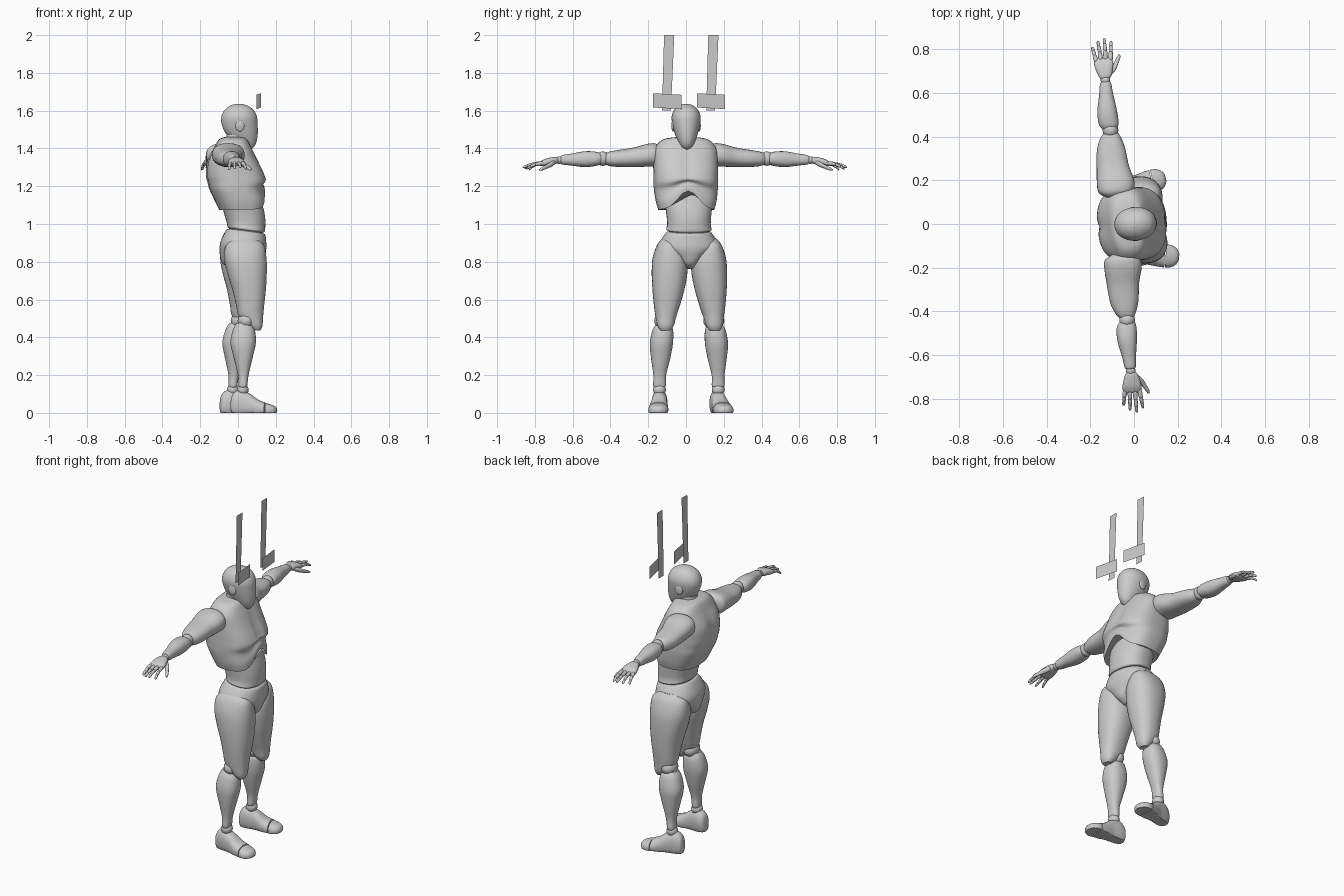
import bpy, bmesh
from math import sin, cos, pi, exp, radians
from mathutils import Matrix, Vector

TURN = Matrix.Rotation(radians(5), 4, 'Z')   # whole figure is turned slightly


def spow(a, e):
    return (abs(a) ** e) * (1 if a >= 0 else -1)


def finish(name, bm):
    bmesh.ops.recalc_face_normals(bm, faces=bm.faces)
    me = bpy.data.meshes.new(name)
    bm.to_mesh(me)
    bm.free()
    ob = bpy.data.objects.new(name, me)
    bpy.context.collection.objects.link(ob)
    return ob


def loft(name, rings, place, n=32, p=2.3, steps=5):
    """Smooth skin through rings (t, lo, hi, centre, radius); place maps t,u,v to x,y,z."""
    def at(i, f):
        k = [Vector(rings[min(max(i + j, 0), len(rings) - 1)]) for j in (-1, 0, 1, 2)]
        return 0.5 * (2 * k[1] + (k[2] - k[0]) * f + (2 * k[0] - 5 * k[1] + 4 * k[2] - k[3]) * f * f
                      + (3 * k[1] - k[0] - 3 * k[2] + k[3]) * f ** 3)
    # Vector holds any length here, so each ring blends as one value
    secs = [at(i, j / steps) for i in range(len(rings) - 1) for j in range(steps)]
    secs.append(Vector(rings[-1]))
    bm = bmesh.new()
    loops = []
    for t, lo, hi, c, r in secs:
        loop = []
        for i in range(n):
            a = 2 * pi * i / n
            u = (lo + hi) / 2 + (hi - lo) / 2 * spow(cos(a), 2 / p)
            v = c + r * spow(sin(a), 2 / p)
            loop.append(bm.verts.new(TURN @ Vector(place(t, u, v))))
        loops.append(loop)
    for a, b in zip(loops, loops[1:]):
        for i in range(n):
            j = (i + 1) % n
            bm.faces.new((a[i], a[j], b[j], b[i]))
    bm.faces.new(loops[0])
    bm.faces.new(loops[-1])
    return finish(name, bm)


def ball(name, loc, size):
    bm = bmesh.new()
    bmesh.ops.create_uvsphere(bm, u_segments=24, v_segments=14, radius=1)
    bmesh.ops.transform(bm, verts=bm.verts,
                        matrix=TURN @ Matrix.Translation(loc) @ Matrix.Diagonal((*size, 1)))
    return finish(name, bm)


def up(t, u, v):
    return (u, v, t)


# head, ears and neck
loft("head", [(1.395, .045, .07, 0, .012), (1.412, .02, .088, 0, .03), (1.44, -.025, .1, 0, .046),
              (1.48, -.066, .105, 0, .061), (1.53, -.087, .104, 0, .073), (1.57, -.088, .1, 0, .076),
              (1.605, -.07, .082, 0, .062), (1.627, -.04, .05, 0, .037), (1.636, -.01, .02, 0, .012)],
     up, n=40, p=2.1)
for s in (-1, 1):
    ball("ear", (.004, s * .069, 1.52), (.024, .009, .03))


def neck_tilt(t, u, v):
    return (u, v, t - .35 * (u + .01))


loft("neck", [(1.36, -.085, .035, 0, .062), (1.41, -.07, .04, 0, .052), (1.48, -.055, .04, 0, .05)], neck_tilt)
loft("collar", [(1.417, -.072, .045, 0, .054), (1.421, -.077, .05, 0, .06), (1.432, -.075, .05, 0, .058),
                (1.436, -.07, .045, 0, .053)], neck_tilt)


# chest shell with arched rib edge, breast groove and spine groove
def ribs(t, u, v):
    front = min(max((u + .02) / .1, 0), 1)
    low = min(max((1.25 - t) / .17, 0), 1)
    mid = exp(-(abs(v) / .022) ** 2) * exp(-((t - 1.3) / .08) ** 2)
    groove = .012 * mid * (1 if u > .02 else -1 if u < -.08 else 0)
    return (u - groove, v, t + .1 * low * front * exp(-(v / .075) ** 2))


loft("chest", [(1.46, -.07, .025, 0, .05), (1.447, -.1, .045, 0, .12), (1.40, -.127, .07, 0, .163),
               (1.33, -.162, .105, 0, .17), (1.26, -.168, .138, 0, .17), (1.22, -.16, .145, 0, .17),
               (1.18, -.148, .128, 0, .168), (1.12, -.12, .14, 0, .16), (1.075, -.098, .14, 0, .148)],
     ribs, n=64, p=2.7)


# waist, belt and pelvis share a forward tilt
def hip_tilt(t, u, v):
    return (u, v + .012, t - .13 * (u - .045) * min(max((t - .8) / .15, 0), 1))


loft("waist", [(1.22, -.11, .1, 0, .125), (1.13, -.1, .125, 0, .13), (1.06, -.078, .143, 0, .12),
               (1.0, -.06, .145, 0, .115), (.972, -.053, .142, 0, .12), (.965, -.045, .13, 0, .11)], hip_tilt, n=48)
loft("belt_joint", [(.99, -.045, .13, 0, .106), (.94, -.045, .13, 0, .106)], hip_tilt)
loft("pelvis", [(.962, -.045, .13, 0, .1), (.955, -.06, .145, 0, .118), (.91, -.085, .15, 0, .147),
                (.875, -.095, .15, 0, .15), (.835, -.095, .142, 0, .098), (.79, -.08, .125, 0, .05),
                (.762, -.03, .085, 0, .022)], hip_tilt, n=48)

for s in (-1, 1):
    # legs
    def leg(t, u, v, s=s):
        return (u - s * .015 * (1 - t / .9), .015 + s * v, t)

    loft("thigh", [(.925, -.02, .08, .11, .03), (.89, -.07, .128, .112, .058), (.82, -.083, .142, .104, .09),
                   (.74, -.068, .142, .106, .094), (.65, -.042, .135, .113, .084), (.57, -.025, .124, .121, .069),
                   (.51, -.012, .117, .127, .055), (.46, .035, .112, .13, .042), (.435, .065, .1, .132, .026)], leg)
    ball("knee", leg(.487, .025, .131), (.044, .056, .044))
    loft("shin", [(.475, -.025, .045, .137, .035), (.44, -.045, .07, .14, .054), (.37, -.06, .074, .147, .061),
                  (.29, -.044, .055, .151, .051), (.2, -.024, .032, .156, .034), (.145, -.023, .024, .157, .034),
                  (.132, -.018, .018, .157, .026)], leg)
    ball("ankle", leg(.122, 0, .157), (.031, .034, .031))

    # feet: heel-and-instep piece and separate toe piece, flat underneath
    def foot(t, u, v, s=s):
        a = s * radians(8)
        base = leg(0, 0, .157)
        return (base[0] + t * cos(a) - v * sin(a), base[1] + t * sin(a) + v * cos(a), max(u, 0))

    loft("foot", [(-.066, .015, .06, 0, .018), (-.055, -.01, .1, 0, .034), (-.02, -.02, .122, 0, .041),
                  (.03, -.02, .105, 0, .043), (.08, -.02, .07, 0, .05), (.114, -.02, .056, 0, .053)], foot)
    loft("toe", [(.118, -.02, .053, 0, .053), (.145, -.02, .045, 0, .05), (.168, -.012, .036, 0, .036),
                 (.18, .005, .022, 0, .014)], foot)

    # arms
    def arm(t, u, v, s=s):
        return (u, s * t, v)

    loft("upper_arm", [(.13, -.11, -.03, 1.37, .035), (.155, -.148, .012, 1.366, .06), (.2, -.153, .018, 1.364, .06),
                       (.27, -.148, .0, 1.353, .052), (.35, -.14, -.01, 1.347, .045), (.4, -.122, -.025, 1.345, .038),
                       (.428, -.1, -.04, 1.345, .026)], arm)
    ball("elbow", arm(.436, -.07, 1.346), (.036, .036, .038))
    loft("forearm", [(.443, -.105, -.038, 1.345, .027), (.47, -.121, -.03, 1.345, .037),
                     (.53, -.122, -.033, 1.343, .042), (.6, -.108, -.043, 1.341, .032),
                     (.65, -.1, -.048, 1.34, .025), (.66, -.092, -.055, 1.34, .019)], arm)
    ball("wrist", arm(.668, -.073, 1.338), (.022, .022, .02))

    # hands
    loft("palm", [(.672, -.09, -.055, 1.337, .013), (.69, -.103, -.042, 1.336, .019),
                  (.735, -.117, -.031, 1.328, .019), (.762, -.116, -.033, 1.32, .014),
                  (.77, -.108, -.04, 1.318, .008)], arm, p=2.6)
    for x0, x1, tip, drop in ((-.107, -.12, .825, .035), (-.085, -.092, .85, .028),
                              (-.063, -.062, .862, .022), (-.042, -.032, .845, .03)):
        rings = []
        for f, r in ((0, .008), (.1, .0105), (.4, .0095), (.46, .0075), (.52, .009),
                     (.72, .008), (.76, .0065), (.8, .0078), (.95, .006), (1, .002)):
            x = x0 + (x1 - x0) * f
            rings.append((.755 + (tip - .755) * f, x - r, x + r, 1.322 - drop * f * f, r))
        loft("finger", rings, arm, n=12, p=2, steps=2)
    loft("thumb", [(.69, -.06, -.042, 1.328, .01), (.71, -.052, -.022, 1.318, .014), (.74, -.03, -.007, 1.303, .011),
                   (.765, -.014, .004, 1.292, .009), (.78, -.004, .004, 1.286, .004)], arm, n=14, p=2)


# floating flat straps and cross plates
def sheet(name, pts):
    bm = bmesh.new()
    bm.faces.new([bm.verts.new(q) for q in pts])
    return finish(name, bm)


for y in (-.122, .112):
    sheet("hanging_strap", [(.073, y - .005, 1.6), (.073, y + .042, 1.6), (.073, y + .06, 2), (.073, y + .006, 2)])
for y in (-.175, .057):
    sheet("cross_plate", [(.122, y, 1.617), (.098, y + .15, 1.608), (.098, y + .15, 1.684), (.122, y, 1.692)])

# smooth shading
bpy.ops.object.select_all(action='SELECT')
bpy.context.view_layer.objects.active = bpy.data.objects["chest"]
bpy.ops.object.shade_smooth_by_angle(angle=radians(40))
